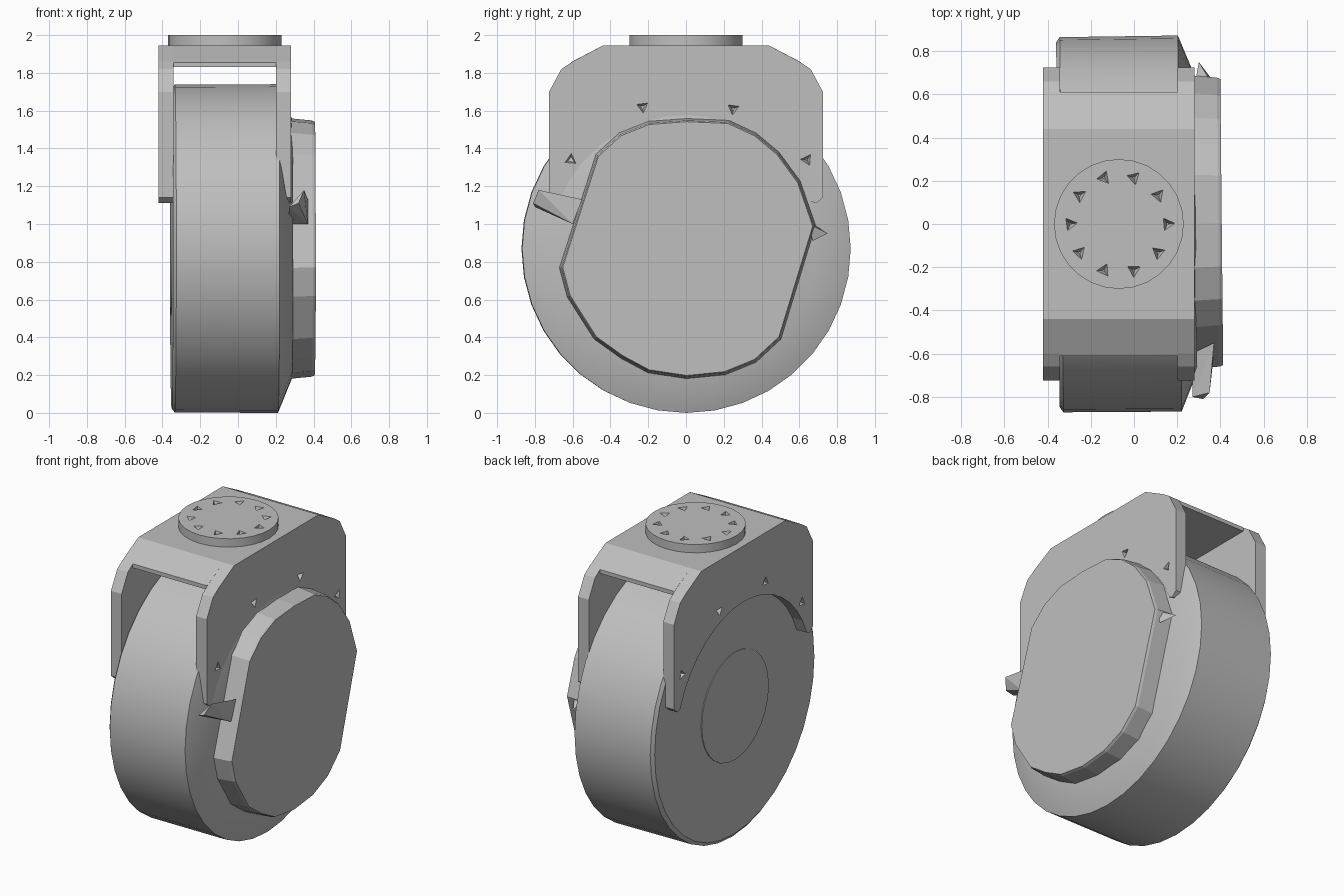
import bpy, bmesh, math, random
from mathutils import Matrix, Vector

random.seed(4)
if "Cube" in bpy.data.objects:
    bpy.data.objects.remove(bpy.data.objects["Cube"], do_unlink=True)

grey = bpy.data.materials.new("matte grey")
grey.use_nodes = True
grey.diffuse_color = (0.52, 0.52, 0.52, 1)
grey.node_tree.nodes["Principled BSDF"].inputs["Base Color"].default_value = grey.diffuse_color

MID_X = -0.07      # centre of the fork
HUB_Z = 0.87       # axle height


def finish(name, bm, smooth=None):
    bmesh.ops.recalc_face_normals(bm, faces=bm.faces)
    mesh = bpy.data.meshes.new(name)
    bm.to_mesh(mesh)
    bm.free()
    mesh.materials.append(grey)
    obj = bpy.data.objects.new(name, mesh)
    bpy.context.collection.objects.link(obj)
    bpy.ops.object.select_all(action="DESELECT")
    obj.select_set(True)
    bpy.context.view_layer.objects.active = obj
    if smooth:
        bpy.ops.object.shade_smooth_by_angle(angle=math.radians(smooth))
    return obj


def loft(name, rings, smooth=None):
    """Skin a stack of closed rings and cap both ends."""
    bm = bmesh.new()
    loops = [[bm.verts.new(p) for p in ring] for ring in rings]
    n = len(loops[0])
    for a, b in zip(loops, loops[1:]):
        for i in range(n):
            bm.faces.new((a[i], a[(i + 1) % n], b[(i + 1) % n], b[i]))
    bm.faces.new(loops[0])
    bm.faces.new(loops[-1])
    return finish(name, bm, smooth)


def arc(radius, start, end, steps):
    return [(radius * math.cos(start + (end - start) * i / steps),
             HUB_Z + radius * math.sin(start + (end - start) * i / steps))
            for i in range(steps + 1)]


def slab(name, outline, x0, x1, smooth=None):
    return loft(name, [[(x, y, z) for y, z in outline] for x in (x0, x1)], smooth)


def turned(name, profile, sides, smooth):
    """Turn (x, radius) pairs about the axle."""
    return loft(name, [[(x, y, z) for y, z in arc(r, 0, math.tau, sides)[:-1]]
                       for x, r in profile], smooth)


def cut_pits(target, spots, axis):
    """Sink small three-sided bolt pits into a face."""
    bm = bmesh.new()
    turn = Vector((0, 0, 1)).rotation_difference(Vector(axis)).to_matrix().to_4x4()
    for spot in spots:
        spin = Matrix.Rotation(random.uniform(0, math.tau), 4, "Z")
        bmesh.ops.create_cone(bm, cap_ends=True, segments=3, radius1=0.008,
                              radius2=0.04, depth=0.05,
                              matrix=Matrix.Translation(spot) @ turn @ spin)
    cutter = finish("pit_cutter", bm)
    cutter.hide_render = True
    bpy.context.view_layer.objects.active = target
    mod = target.modifiers.new("pits", "BOOLEAN")
    mod.operation = "DIFFERENCE"
    mod.solver = "EXACT"
    mod.object = cutter
    bpy.ops.object.modifier_apply(modifier=mod.name)
    bpy.data.objects.remove(cutter, do_unlink=True)


def shard(name, points):
    bm = bmesh.new()
    for p in points:
        bm.verts.new(p)
    bmesh.ops.convex_hull(bm, input=bm.verts)
    return finish(name, bm)


# Wheel with a sloped shoulder on the motor side, and a hub disc on the other
wheel = turned("wheel", [(-0.352, 0.845), (-0.335, 0.868), (0.212, 0.87), (0.285, 0.69)], 36, 25)
hub = turned("hub_disc", [(-0.357, 0.355), (-0.345, 0.355)], 28, 30)

# Motor cover: round top and bottom, with two straight slanted sides
cover_outline = [(-0.47, 1.36), (-0.35, 1.47), (-0.2, 1.53), (0, 1.545), (0.22, 1.535),
                 (0.36, 1.47), (0.48, 1.37), (0.59, 1.22), (0.67, 0.99), (0.49, 0.4),
                 (0.36, 0.28), (0.2, 0.215), (0, 0.195), (-0.2, 0.225), (-0.34, 0.3),
                 (-0.48, 0.4), (-0.62, 0.62), (-0.66, 0.77)]
cover = loft("motor_cover", [[(x, y * s, HUB_Z + (z - HUB_Z) * s) for y, z in cover_outline]
                             for x, s in ((0.25, 1.025), (0.39, 1.005), (0.406, 0.995))])

# The wheel assembly sits turned very slightly in the fork
for part in (wheel, hub, cover):
    part.rotation_euler.z = 0.01

# Fork side plates with chamfered shoulders and an arched lower edge
half = [(0.69, 1.11), (0.725, 1.14), (0.725, 1.7), (0.66, 1.82), (0.6, 1.86), (0.44, 1.945)]
plate_outline = (half + [(-y, z) for y, z in reversed(half)]
                 + arc(0.706, math.pi - 0.362, 0.362, 16))
for name, side in (("left_fork_plate", 1), ("right_fork_plate", -1)):
    outer, inner = MID_X + side * 0.35, MID_X + side * 0.272
    plate = slab(name, plate_outline, inner, outer)
    cut_pits(plate, [(outer - side * 0.015, y, z) for y, z in
                     ((-0.61, 1.34), (-0.23, 1.62), (0.25, 1.61), (0.64, 1.34))], (side, 0, 0))

# Fork roof
slab("fork_roof", [(-0.61, 1.83), (0.61, 1.83), (0.61, 1.856), (0.44, 1.945),
                   (-0.44, 1.945), (-0.61, 1.856)], MID_X - 0.272, MID_X + 0.272)

# Swivel disc on the roof with a ring of bolt pits
ring = [(0.3 * math.cos(math.tau * i / 28), 0.3 * math.sin(math.tau * i / 28)) for i in range(28)]
swivel = loft("swivel_disc", [[(MID_X + x, y, z) for x, y in ring] for z in (1.94, 2.0)], 30)
cut_pits(swivel, [(MID_X + 0.225 * math.cos(math.tau * i / 10), 0.225 * math.sin(math.tau * i / 10), 1.985)
                  for i in range(10)], (0, 0, 1))

# Jagged tabs beside the motor cover
shard("front_tab", [(0.27, -0.8, 1.09), (0.35, -0.78, 1.18), (0.37, -0.55, 1.13),
                    (0.27, -0.6, 1.0), (0.37, -0.6, 1.0), (0.32, -0.81, 1.11)])
shard("back_tab", [(0.28, 0.64, 1.02), (0.3, 0.75, 0.95), (0.36, 0.67, 0.91), (0.36, 0.65, 1.0)])
